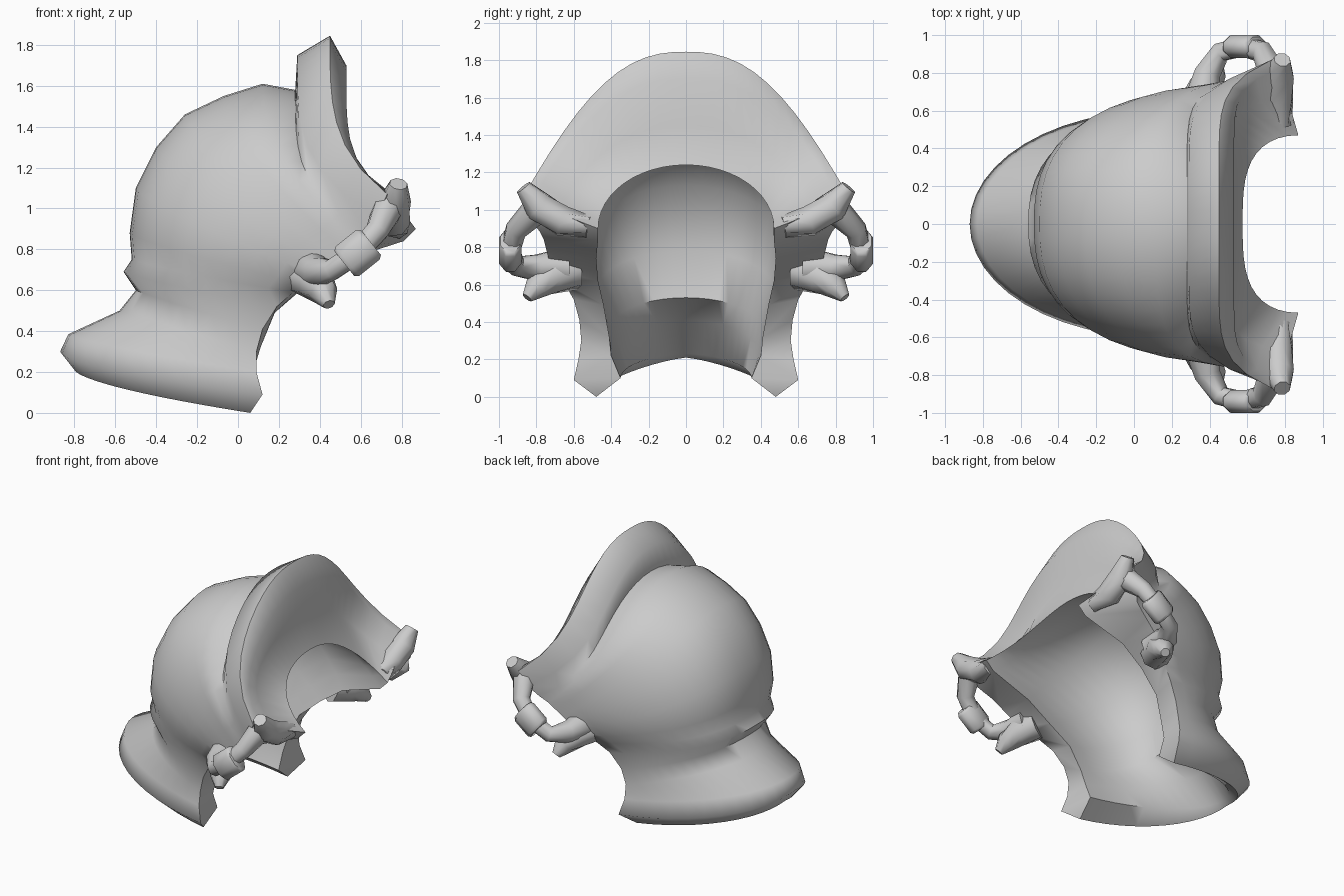
import bpy, bmesh
from math import sin, cos, pi
from mathutils import Vector

cube = bpy.data.objects.get("Cube")
if cube:
    bpy.data.objects.remove(cube)

steel = bpy.data.materials.new("plain_grey")
steel.use_nodes = True
grey = (0.6, 0.6, 0.6, 1)
steel.diffuse_color = grey
steel.node_tree.nodes["Principled BSDF"].inputs["Base Color"].default_value = grey


def finish(bm, name, angle):
    bmesh.ops.recalc_face_normals(bm, faces=bm.faces)
    mesh = bpy.data.meshes.new(name)
    bm.to_mesh(mesh)
    bm.free()
    obj = bpy.data.objects.new(name, mesh)
    bpy.context.collection.objects.link(obj)
    mesh.materials.append(steel)
    bpy.ops.object.select_all(action="DESELECT")
    obj.select_set(True)
    bpy.context.view_layer.objects.active = obj
    bpy.ops.object.shade_smooth_by_angle(angle=angle)
    return obj


# Each rib is an arch: middle x, z, then side end x, y, z, then bend options
outer = [
    (-.8, .21, .06, .48, 0, 1, .65),        # underside of neck guard
    (-.87, .3, .12, .6, .09, 1, .6),        # neck guard rim
    (-.83, .385, .09, .575, .2, 1, .8),
    (-.58, .5, .09, .56, .3),
    (-.5, .6, .12, .57, .41, 1.1),          # waist
    (-.56, .69, .19, .6, .52, 1.2),         # dome lower ridge
    (-.52, .75, .27, .64, .59, 1.2),
    (-.53, .88, .33, .68, .63, 1.25),       # dome
    (-.5, 1.1, .38, .71, .68, 1.25),
    (-.4, 1.3, .42, .73, .72, 1.25),
    (-.26, 1.46, .47, .74, .76, 1.3),
    (-.07, 1.55, .52, .75, .8, 1.5),
    (.12, 1.61, .57, .76, .84, 1.9),
    (.28, 1.58, .63, .78, .88, 3.5, 1, .4),
    (.29, 1.75, .68, .84, .96, 4.2, 1.2, 1),  # brow brim
    (.45, 1.845, .73, .87, 1.07, 4.5, 1.25, 1),
    (.53, 1.7, .79, .83, 1.04, 5.5, 1.25, .9),
]
inner = [
    (.5, 1.45, .81, .68, .98, 4, 1.1, .5),  # brim front
    (.575, 1.24, .87, .47, .9, 1.5),        # opening edge
    (.37, 1.33, .81, .47, .84, 1.4, 1, -.6),  # lining
    (-.02, 1.38, .5, .48, .74, 1.2, 1, -1.2),
    (-.34, 1.13, .33, .47, .62, 1.3, 1, -1.2),
    (-.43, .78, .18, .44, .49, 1.4, 1, -.8),
    (-.38, .53, .11, .41, .32, 1.4, 1, -.3),
    (-.62, .41, .08, .4, .22, 1.1),
    (-.76, .23, .08, .35, .1, 1, .9),
]
SEGS = 24


def arch(bm, xm, zm, xs, ys, zs, px=1, pz=1, straight=0):
    row = []
    for i in range(SEGS + 1):
        s = 2 * i / SEGS - 1
        t = s * pi / 2
        f = max(0, 1 - cos(t))
        y = ys * (sin(t) * (1 - straight) + s * straight)
        row.append(bm.verts.new((xm + (xs - xm) * f ** px, y, zm + (zs - zm) * f ** pz)))
    return row


# Helmet shell: closed loop of ribs
bm = bmesh.new()
outside = [arch(bm, *r) for r in outer]
inside = [arch(bm, *r) for r in inner]
rows = outside + inside
for a, b in zip(rows, rows[1:] + rows[:1]):
    for i in range(SEGS):
        bm.faces.new((a[i], a[i + 1], b[i + 1], b[i]))

# Cheek edges: bridge the outside to the lining, two outer ribs per inner rib
lining = inside[::-1]
for end in (0, SEGS):
    for i in range(len(outside) - 1):
        j = i // 2
        edge = [outside[i][end], outside[i + 1][end]]
        if i % 2:
            edge.append(lining[j + 1][end])
        bm.faces.new(edge + [lining[j][end]])
finish(bm, "helmet_shell", 1.15)


def tube(name, path, radii, sides, flat=1, angle=1):
    """Rings swept along a path, capped at both ends."""
    bm = bmesh.new()
    pts = [Vector(p) for p in path]
    rings = []
    for k, p in enumerate(pts):
        d = (pts[min(k + 1, len(pts) - 1)] - pts[max(k - 1, 0)]).normalized()
        u = d.cross(Vector((0, 1, 0))).normalized()
        v = d.cross(u)
        angles = [2 * pi * (j + .5) / sides for j in range(sides)]
        rings.append([bm.verts.new(p + radii[k] * (u * cos(a) + v * sin(a) * flat)) for a in angles])
    for a, b in zip(rings, rings[1:]):
        for j in range(sides):
            n = (j + 1) % sides
            bm.faces.new((a[j], a[n], b[n], b[j]))
    bm.faces.new(rings[0])
    bm.faces.new(rings[-1])
    return finish(bm, name, angle)


def mirror_y(obj):
    mod = obj.modifiers.new("mirror", "MIRROR")
    mod.use_axis = (False, True, False)


# Brim horn, side link, its collar and the lug beneath, on both sides
horn = [(.78, .52, .91), (.76, .66, .94), (.765, .79, 1.02), (.785, .87, 1.12)]
mirror_y(tube("brim_horn", horn, (.06, .085, .085, .045), 8))
link = [(.36, .64, .7), (.39, .8, .69), (.46, .91, .7), (.58, .94, .78), (.68, .91, .89), (.74, .79, 1.01)]
mirror_y(tube("side_link", link, (.1, .075, .055, .055, .06, .08), 8))
collar = [(.52, .94, .73), (.535, .94, .742), (.635, .94, .822), (.65, .94, .834)]
mirror_y(tube("link_collar", collar, (.085, .1, .1, .085), 8, .65))
lug = [(.32, .6, .67), (.38, .72, .64), (.42, .8, .59), (.445, .85, .53)]
mirror_y(tube("lower_lug", lug, (.1, .095, .07, .03), 8))
